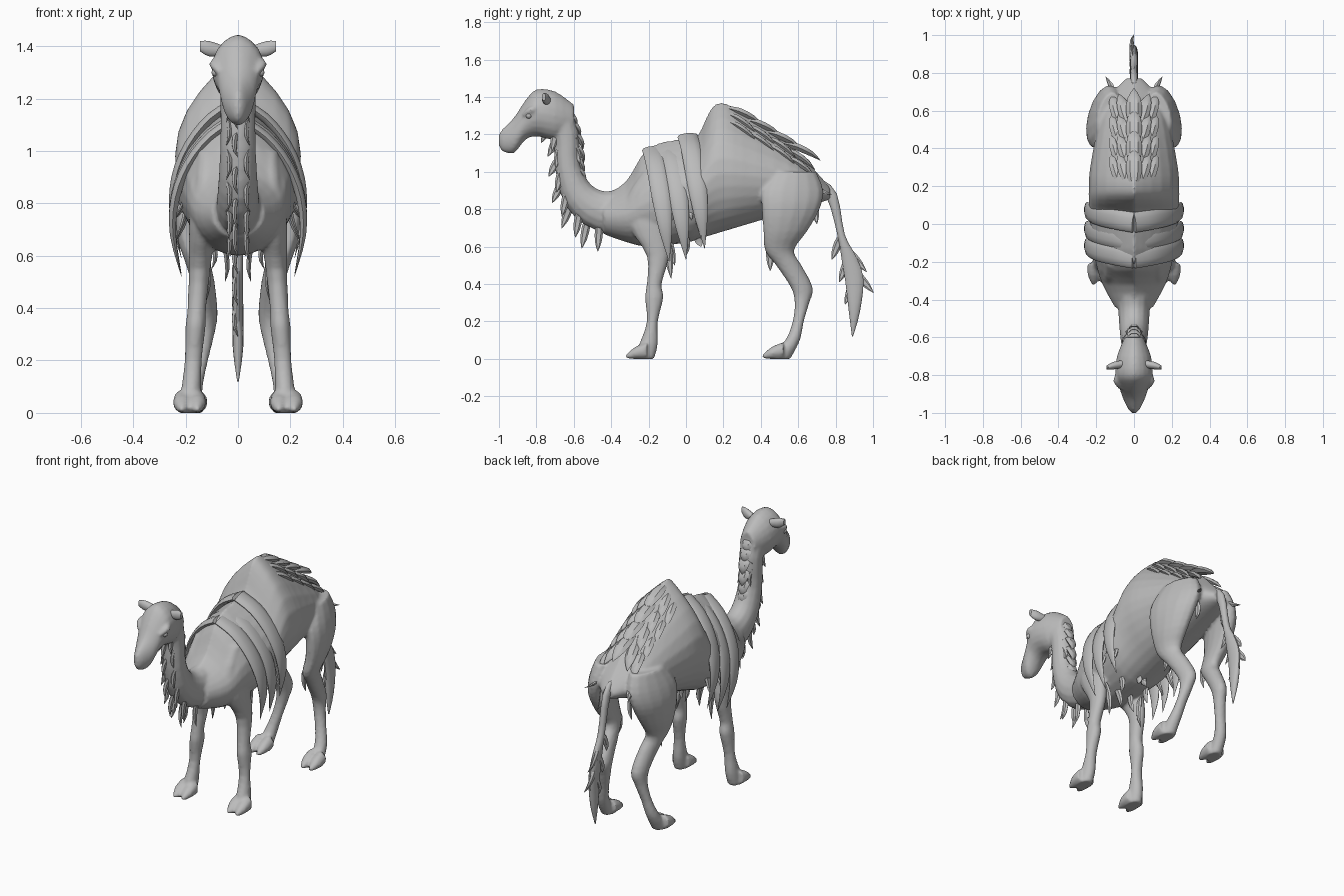
import bpy, bmesh, math
from mathutils import Vector

if "Cube" in bpy.data.objects:
    bpy.data.objects.remove(bpy.data.objects["Cube"])

X, Y, Z = Vector((1, 0, 0)), Vector((0, 1, 0)), Vector((0, 0, 1))
SIDES = ((-1, "right"), (1, "left"))

grey = (0.5, 0.5, 0.5, 1)
hide = bpy.data.materials.new("grey_hide")
hide.use_nodes = True
hide.diffuse_color = grey
hide.node_tree.nodes["Principled BSDF"].inputs["Base Color"].default_value = grey


def smooth_path(stations, steps):
    """Catmull-Rom curve through stations of any length."""
    last = len(stations) - 1
    path = []
    for i in range(last):
        before, start = stations[max(i - 1, 0)], stations[i]
        end, after = stations[i + 1], stations[min(i + 2, last)]
        for k in range(steps):
            t = k / steps
            path.append([q + 0.5 * t * (r - p + t * (2 * p - 5 * q + 4 * r - s + t * (3 * (q - r) + s - p)))
                         for p, q, r, s in zip(before, start, end, after)])
    return path + [list(stations[last])]


def tangent(path, i):
    ahead, behind = path[min(i + 1, len(path) - 1)], path[max(i - 1, 0)]
    return (Vector(ahead[:3]) - Vector(behind[:3])).normalized()


def loft(bm, stations, side=X, up=None, sides=14, steps=3, peak=1, flip=1):
    """Skin rings; a station is x, y, z, side radius, upper radius, lower radius."""
    path = smooth_path(stations, steps)
    rings = []
    for i, station in enumerate(path):
        x, y, z, across, upper, lower = station
        along = tangent(path, i)
        out = side if up else (side - along * side.dot(along)).normalized()
        lift = up or out.cross(along).normalized()
        ring = []
        for k in range(sides):
            angle = math.tau * k / sides
            c, s = math.cos(angle), math.sin(angle)
            width = math.copysign(abs(c) ** (peak if s > 0 else 1), c)
            point = Vector((x, y, z)) + out * across * width + lift * s * (upper if s > 0 else lower)
            point.x *= flip
            ring.append(bm.verts.new(point))
        rings.append(ring)
    for ring, following in zip(rings, rings[1:]):
        for k in range(sides):
            n = (k + 1) % sides
            bm.faces.new((ring[k], ring[n], following[n], following[k]))
    bm.faces.new(rings[0])
    bm.faces.new(rings[-1])


def lock(bm, base, tip, width=0.03, side=Y, flip=1):
    """Flat lock of hair, narrow at the root, pointed at the tip, bowed a little."""
    base, tip = Vector(base), Vector(tip)
    bow = side.cross(tip - base).normalized() * 0.015
    stations = []
    for t in (0, 0.3, 0.7, 1):
        taper = width * (1 - t) * (0.4 + 2 * t) + 0.001
        point = base.lerp(tip, t) + bow * math.sin(math.pi * t)
        stations.append((*point, taper, taper / 2, taper / 2))
    loft(bm, stations, side, sides=6, steps=2, flip=flip)


def finish(bm, name):
    bmesh.ops.recalc_face_normals(bm, faces=bm.faces)
    mesh = bpy.data.meshes.new(name)
    bm.to_mesh(mesh)
    bm.free()
    mesh.materials.append(hide)
    part = bpy.data.objects.new(name, mesh)
    bpy.context.collection.objects.link(part)
    bpy.ops.object.select_all(action="DESELECT")
    part.select_set(True)
    bpy.context.view_layer.objects.active = part
    bpy.ops.object.shade_smooth_by_angle(angle=math.radians(40))
    return part


def torso_station(y, top):
    """Barrel in plan, belly line rising to the rear and to the chest."""
    bottom = 0.6 + 0.3 * max(y + 0.07, 0) + 0.35 * max(-y - 0.25, 0)
    half_width = 0.24 * math.sqrt(1 - ((y - 0.14) / 0.64) ** 2)
    middle = bottom + 0.45 * (top - bottom)
    return 0, y, middle, half_width, top - middle, middle - bottom


def head_station(y, half_width, top, bottom):
    middle, half = (top + bottom) / 2, (top - bottom) / 2
    return 0, y, middle, half_width, half, half


def front_leg_x(z):
    return 0.185 - 0.07 * z


def hind_leg_x(z):
    return 0.15 + 0.03 * math.cos(math.tau * z / 0.75)


# Body: torso, neck, head and legs fused into one skin
bm = bmesh.new()
back_line = [(-.44, .88), (-.32, .95), (-.2, 1.13), (0, 1.18), (.06, 1.19), (.13, 1.33),
             (.19, 1.37), (.3, 1.32), (.55, 1.15), (.67, 1.03), (.77, .92)]
loft(bm, [torso_station(*point) for point in back_line], up=Z, sides=28, peak=2)

neck_line = [(-.28, .79, .13), (-.45, .79, .11), (-.57, .87, .09), (-.63, 1.02, .07),
             (-.64, 1.2, .07), (-.69, 1.33, .08)]
neck = [(0, y, z, 0.04 + 0.4 * r, r, r) for y, z, r in neck_line]
loft(bm, neck)

head = [(-.6, .05, 1.36, 1.2), (-.7, .09, 1.43, 1.17), (-.8, .1, 1.44, 1.19), (-.86, .08, 1.38, 1.17),
        (-.92, .06, 1.29, 1.1), (-.98, .03, 1.23, 1.11), (-1, .01, 1.2, 1.14)]
loft(bm, [head_station(*row) for row in head], up=Z, sides=20, peak=1.2)

front_leg = [(-.18, 1, .05), (-.22, .85, .1), (-.2, .7, .1), (-.15, .55, .06), (-.17, .4, .04),
             (-.17, .33, .05), (-.18, .2, .03), (-.2, .08, .05), (-.23, 0, .06)]
hind_leg = [(.58, 1, .12), (.57, .9, .17), (.56, .8, .16), (.53, .68, .12), (.5, .58, .08), (.55, .5, .07),
            (.62, .38, .06), (.62, .3, .04), (.6, .2, .03), (.57, .1, .04), (.5, 0, .06)]
# the thigh flares outward toward its front edge
hind_out = Vector((1, 0.25, 0)).normalized()
hind_back = Vector((-0.25, 1, 0)).normalized()
for flip, label in SIDES:
    for leg, leg_x, out, back in ((front_leg, front_leg_x, X, Y), (hind_leg, hind_leg_x, hind_out, hind_back)):
        loft(bm, [(leg_x(z), y, z, 0.025 + 0.27 * r, r, r) for y, z, r in leg], out, back, flip=flip)
        foot_x, foot_y = leg_x(0), leg[-1][0]
        # two splayed toes
        for splay in (-0.028, 0.028):
            toe = []
            for reach, r in ((-0.02, 0.045), (0.04, 0.033), (0.09, 0.012)):
                toe.append((foot_x + splay, foot_y - reach, r, min(r, 0.036), r, r))
            loft(bm, toe, up=Z, sides=10, flip=flip)
    # brow ridge
    loft(bm, [(.07, -.79, 1.34, .02, .02, .02), (.09, -.83, 1.33, .02, .02, .02),
              (.07, -.87, 1.3, .01, .01, .01)], flip=flip)
body = finish(bm, "body")
fuse = body.modifiers.new("fuse", "REMESH")
fuse.mode = "VOXEL"
fuse.voxel_size = 0.01
fuse.use_smooth_shade = True
soften = body.modifiers.new("soften", "SMOOTH")
soften.iterations = 3

# Ears and eyes
for flip, label in SIDES:
    bm = bmesh.new()
    loft(bm, [(.05, -.74, 1.38, .02, .02, .02), (.11, -.75, 1.39, .02, .03, .03),
              (.145, -.76, 1.4, .01, .02, .02)], side=Y, up=Z, flip=flip)
    finish(bm, label + "_ear")
    bm = bmesh.new()
    bmesh.ops.create_uvsphere(bm, u_segments=12, v_segments=8, radius=0.016)
    bmesh.ops.translate(bm, verts=bm.verts, vec=(flip * 0.085, -0.84, 1.3))
    finish(bm, label + "_eye")

# Mantle: overlapping folds draped over the shoulders, ending in points
bm = bmesh.new()
for flip, label in SIDES:
    for top_y, top_z in ((-.18, 1.12), (-.09, 1.13), (.01, 1.19)):
        fold = []
        for k in range(6):
            t = k / 5
            taper = 1.02 - t ** 4
            fold.append((0.25 * math.sin(2.1 * t), top_y + 0.09 * t, top_z - 0.6 * t ** 1.4,
                         0.055 * taper, 0.02 * taper, 0.02 * taper))
        loft(bm, fold, side=Y, sides=10, flip=flip)
    for i in range(5):
        y, z = 0.05 * i - 0.14, 0.98 - 0.03 * i
        lock(bm, (0.18, y, z), (0.24, y + 0.02, z - 0.15 - 0.06 * (i % 3)), flip=flip)
finish(bm, "mantle")

# Neck hair: beard down the throat, ruff down the nape
bm = bmesh.new()
path = smooth_path(neck, 3)
for i in range(3, len(path) - 1):
    along, centre, r = tangent(path, i), Vector(path[i][:3]), path[i][4]
    throat = Vector((0, -along.z, along.y))
    high = centre.z > 1
    if i % 2:
        for flip, label in SIDES:
            cheek = X * 0.045
            lock(bm, centre + throat * r * 0.5 + cheek,
                 centre + throat * r * 0.9 + cheek - Z * 0.12, flip=flip)
            if high:
                lock(bm, centre - throat * r * 0.5 + cheek, centre - throat * r + cheek - Z * 0.1, flip=flip)
    else:
        lock(bm, centre + throat * r * 0.6, centre + throat * (r + 0.03) - Z * 0.1)
    if high:
        lock(bm, centre - throat * r * 0.6, centre - throat * (r + 0.02) - Z * 0.1, 0.05, X)
finish(bm, "neck_hair")

# Hump fringe: shaggy locks lying back along the spine
bm = bmesh.new()
for i in range(4):
    base = Vector((0, 0.22, 1.34)).lerp(Vector((0, 0.53, 1.15)), i / 3)
    lock(bm, base, base + Vector((0, 0.19, -0.09)), 0.06, X)
    for flip, label in SIDES:
        for spread in (0.03, 0.07):
            root = base + X * spread - Z * spread
            lock(bm, root, root + Vector((0.05, 0.16, -0.11)), 0.05, X, flip)
finish(bm, "hump_fringe")

# Rump, thigh, elbow and belly locks: root, then tip
bm = bmesh.new()
shaggy = [((.09, .62, .95), (.15, .78, .88)), ((.1, .68, .86), (.12, .7, .72)),
          ((.15, .45, .62), (.15, .45, .47)), ((.13, -.1, .64), (.12, -.08, .43)),
          ((.06, -.1, .65), (.05, -.06, .5)), ((.1, 0, .66), (.1, 0, .55)), ((.03, .06, .66), (.03, .08, .6))]
for root, tip in shaggy:
    for flip, label in SIDES:
        lock(bm, root, tip, flip=flip)
finish(bm, "body_locks")

# Tail: thin stalk with a ragged brush
bm = bmesh.new()
tail_line = [(.7, .93, .04), (.78, .87, .03), (.83, .66, .02), (.87, .54, .04), (.9, .42, .05),
             (.9, .25, .03), (.89, .12, .003)]
tail = [(0, y, z, min(r, 0.02), r, r) for y, z, r in tail_line]
loft(bm, tail)
for i, (x, y, z, *radii) in enumerate(smooth_path(tail, 2)[4:9]):
    reach = 0.115 if i % 2 else -0.05
    lock(bm, (0, y, z), (0, y + reach, z - 0.13))
finish(bm, "tail")
